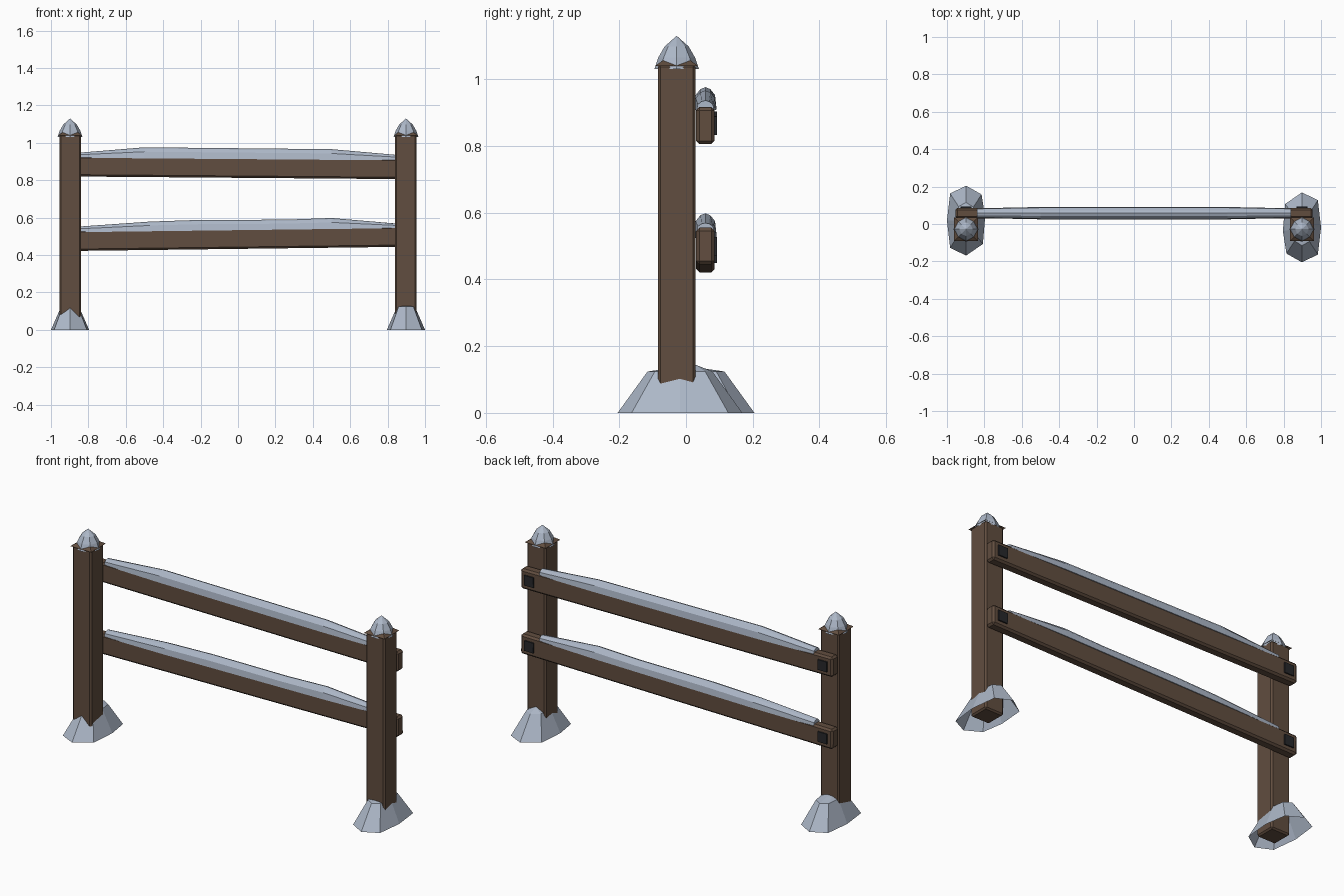
import bpy, bmesh, math
from mathutils import Matrix

if "Cube" in bpy.data.objects:
    bpy.data.objects.remove(bpy.data.objects["Cube"])


def mat(name, col):
    m = bpy.data.materials.new(name)
    m.diffuse_color = (*col, 1)
    m.use_nodes = True
    m.node_tree.nodes["Principled BSDF"].inputs["Base Color"].default_value = m.diffuse_color
    return m


WOOD = mat("wood", (0.12, 0.075, 0.05))
SNOW = mat("snow", (0.42, 0.48, 0.58))
IRON = mat("iron", (0.02, 0.021, 0.024))


def finish(name, bm, material):
    bmesh.ops.recalc_face_normals(bm, faces=bm.faces)
    me = bpy.data.meshes.new(name)
    bm.to_mesh(me)
    bm.free()
    me.materials.append(material)
    ob = bpy.data.objects.new(name, me)
    bpy.context.collection.objects.link(ob)
    return ob


def box(name, center, size, material, bevel=0.0, tilt=0.0):
    bm = bmesh.new()
    bmesh.ops.create_cube(bm, size=1, matrix=Matrix.Diagonal((*size, 1)))
    if bevel:
        bmesh.ops.bevel(bm, geom=bm.edges[:], offset=bevel, segments=1,
                        affect='EDGES')
    bm.transform(Matrix.Translation(center) @ Matrix.Rotation(-tilt, 4, 'Y'))
    return finish(name, bm, material)


def loft(name, rings, material, closed=True, apex=None, caps=False):
    """Skin a stack of point rings, optionally ending in one apex point."""
    bm = bmesh.new()
    vs = [[bm.verts.new(p) for p in r] for r in rings]
    n = len(vs[0])
    for a, b in zip(vs, vs[1:]):
        for i in range(n if closed else n - 1):
            j = (i + 1) % n
            bm.faces.new((a[i], a[j], b[j], b[i]))
    if apex:
        t = bm.verts.new(apex)
        for i in range(n):
            bm.faces.new((vs[-1][i], vs[-1][(i + 1) % n], t))
    if caps:
        bm.faces.new(vs[0])
        bm.faces.new(vs[-1])
    return finish(name, bm, material)


def ring(cx, cy, z, rx, ry, n=8, phase=0.0):
    return [(cx + rx * math.cos(phase + 2 * math.pi * i / n),
             cy + ry * math.sin(phase + 2 * math.pi * i / n), z)
            for i in range(n)]


PY = -0.028   # post centre line
RY = 0.058    # rail centre line

for side, s in (("left", -1), ("right", 1)):
    x = 0.898 * s
    # post with a flared pointed top
    box(f"{side}_post", (x, PY, 0.522), (0.115, 0.113, 1.044), WOOD, 0.008)
    r = 0.064 * math.sqrt(2)
    loft(f"{side}_post_point", [ring(x, PY, 1.04, r, r, 4, math.pi / 4)],
         WOOD, apex=(x, PY, 1.085), caps=False)
    # snow cap on the post
    loft(f"{side}_post_snow",
         [ring(x, PY, 1.03, 0.067, 0.067), ring(x, PY, 1.065, 0.055, 0.055),
          ring(x, PY, 1.098, 0.036, 0.036)], SNOW, apex=(x, PY, 1.13))
    # hollow snow drift around the foot, stretched front to back
    cy = -0.018 * s
    base = []
    for dx, dy in ((0.0, 0.187), (0.083, 0.14), (0.102, 0.02), (0.09, -0.125),
                   (0.0, -0.187), (-0.085, -0.145), (-0.102, 0.0),
                   (-0.085, 0.145)):
        base.append((x - s * dx, cy - s * dy, 0.0))
    top = [(x + (p[0] - x) * 0.47, cy + (p[1] - cy) * 0.52, 0.124)
           for p in base]
    loft(f"{side}_foot_drift", [base, top], SNOW, apex=(x, cy * -1.5, 0.145))

# rails: height at middle, slope, snow ridge profile (x, z)
RAILS = {
    "upper": (0.868, -0.008,
              ((-0.84, 0.948), (-0.5, 0.976), (0.0, 0.971), (0.5, 0.966),
               (0.84, 0.936))),
    "lower": (0.488, 0.0125,
              ((-0.84, 0.553), (-0.47, 0.579), (-0.2, 0.588), (0.25, 0.589),
               (0.5, 0.598), (0.84, 0.569))),
}
for name, (z0, slope, ridge) in RAILS.items():
    box(f"{name}_rail", (0, RY, z0), (1.91, 0.056, 0.11), WOOD, 0.01,
        math.atan(slope))
    # snow lying along the rail
    rings = []
    for x, z in ridge:
        zt = z0 + slope * x + 0.045
        h = z - zt
        w = 0.033 if abs(x) < 0.8 else 0.026
        rings.append([(x, RY + w * k, zt + h * f) for k, f in
                      ((-1, 0.0), (-0.88, 0.6), (-0.45, 0.9), (0, 1.0),
                       (0.45, 0.9), (0.88, 0.6), (1, 0.0))])
    loft(f"{name}_rail_snow", rings, SNOW, caps=True)
    # iron plates on the back of the rail ends
    for side, s in (("left", -1), ("right", 1)):
        x = 0.898 * s
        box(f"{name}_{side}_plate", (x, RY + 0.029, z0 + slope * x),
            (0.056, 0.012, 0.056), IRON, 0, math.atan(slope))
